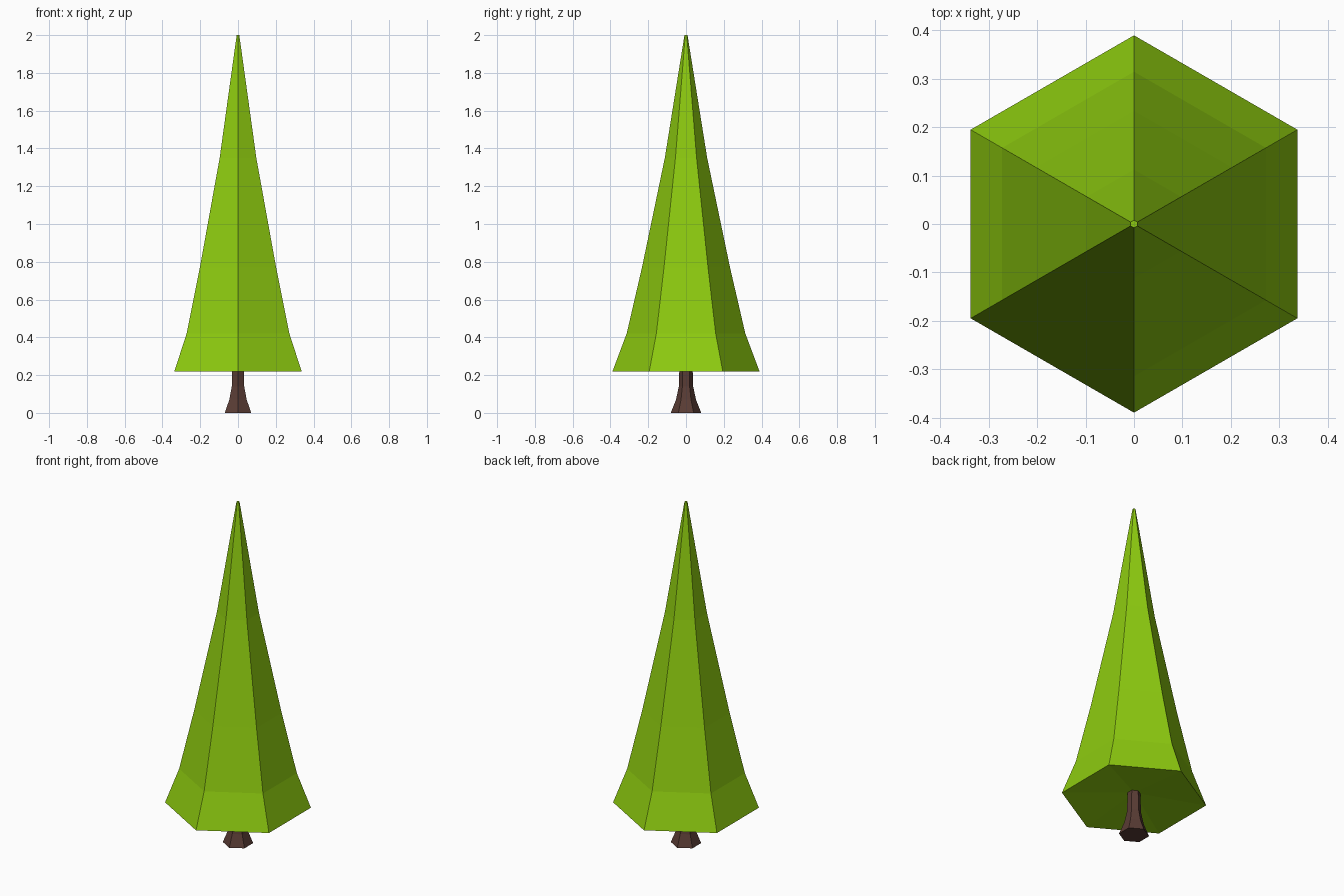
import bpy, bmesh, math

if "Cube" in bpy.data.objects:
    bpy.data.objects.remove(bpy.data.objects["Cube"])

SIDES = 6


def material(name, color):
    mat = bpy.data.materials.new(name)
    mat.diffuse_color = color
    mat.use_nodes = True
    mat.node_tree.nodes["Principled BSDF"].inputs["Base Color"].default_value = mat.diffuse_color
    return mat


def ring_stack(name, profile, mat, base_centre_z):
    """Six-sided solid from (radius, z) rings, corners on the y axis."""
    bm = bmesh.new()
    rings = []
    for r, z in profile:
        ring = []
        for i in range(SIDES):
            a = math.pi / 2 + i * math.tau / SIDES
            ring.append(bm.verts.new((r * math.cos(a), r * math.sin(a), z)))
        rings.append(ring)
    for low, high in zip(rings, rings[1:]):
        for i in range(SIDES):
            j = (i + 1) % SIDES
            bm.faces.new((low[i], low[j], high[j], high[i]))
    bm.faces.new(rings[-1])
    # underside fan, its centre may be raised
    centre = bm.verts.new((0, 0, base_centre_z))
    for i in range(SIDES):
        bm.faces.new((rings[0][(i + 1) % SIDES], rings[0][i], centre))
    bmesh.ops.recalc_face_normals(bm, faces=bm.faces)
    mesh = bpy.data.meshes.new(name)
    bm.to_mesh(mesh)
    bm.free()
    mesh.materials.append(mat)
    obj = bpy.data.objects.new(name, mesh)
    bpy.context.collection.objects.link(obj)
    return obj


# Foliage: flared skirt tapering to a tiny flat tip, slightly hollow underside
ring_stack("foliage",
           [(0.389, 0.22), (0.314, 0.42), (0.233, 0.77), (0.112, 1.35), (0.008, 2.0)],
           material("leaf_green", (0.27, 0.60, 0.005, 1)), 0.26)

# Trunk: flared foot, narrowing up into the foliage
ring_stack("trunk",
           [(0.081, 0.0), (0.053, 0.07), (0.038, 0.14), (0.034, 0.27)],
           material("bark_brown", (0.10, 0.045, 0.035, 1)), 0.0)
